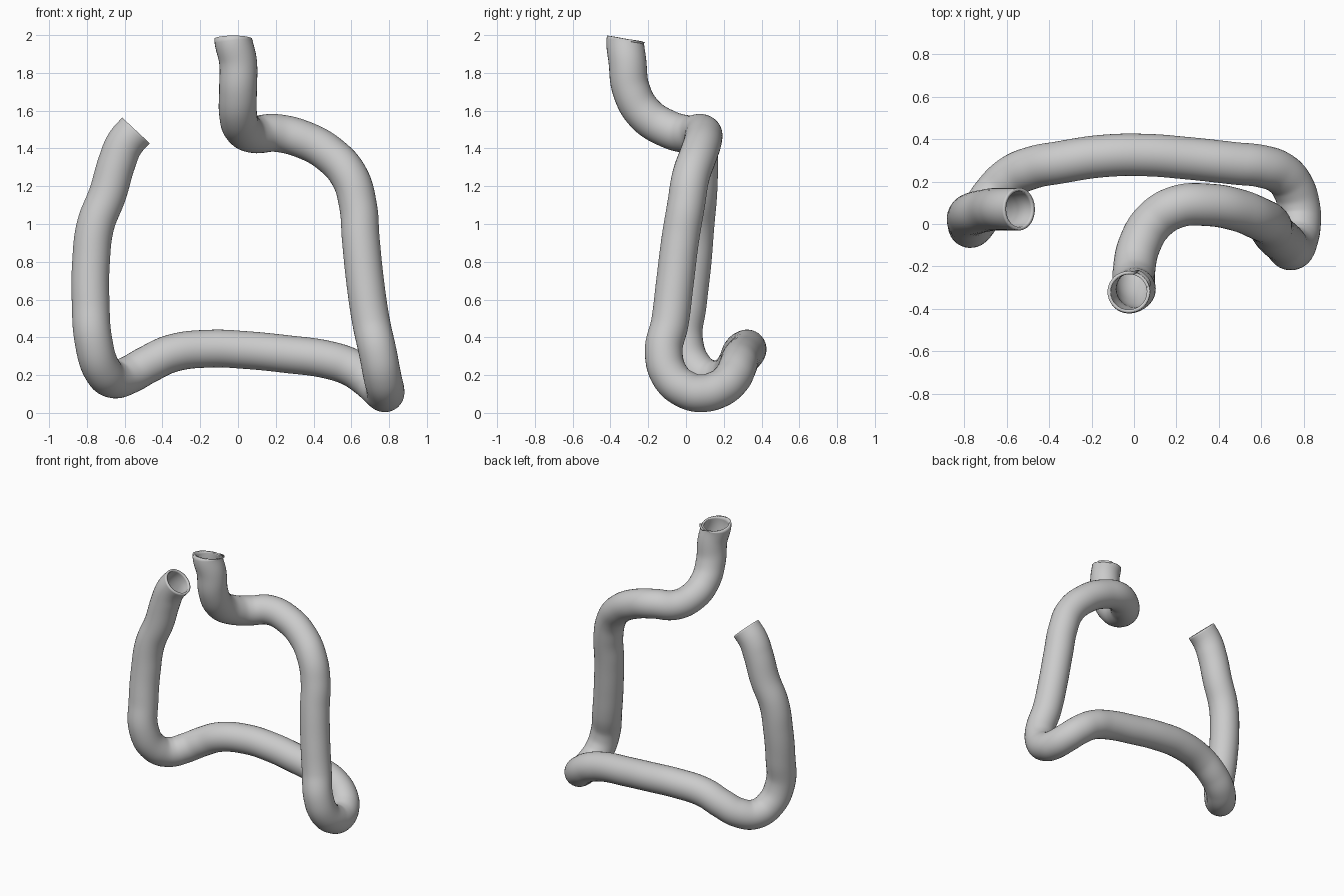
import bpy
from mathutils import Vector

if "Cube" in bpy.data.objects:
    bpy.data.objects.remove(bpy.data.objects["Cube"])

# Centre line of the hose, from the upright top end round to the left end
path = [
    (-0.025, -0.32, 1.98), (0.0, -0.31, 1.86), (0.0, -0.29, 1.71),
    (0.0, -0.22, 1.585), (0.025, -0.10, 1.505), (0.09, 0.01, 1.475),
    (0.20, 0.08, 1.482), (0.35, 0.09, 1.445), (0.49, 0.065, 1.365),
    (0.59, 0.025, 1.25), (0.635, 0.0, 1.10), (0.65, -0.03, 0.92),
    (0.675, -0.06, 0.68), (0.705, -0.085, 0.48), (0.74, -0.118, 0.32),
    (0.765, -0.08, 0.19), (0.78, 0.0, 0.123), (0.777, 0.08, 0.104),
    (0.745, 0.18, 0.13), (0.69, 0.24, 0.18), (0.60, 0.272, 0.24),
    (0.48, 0.285, 0.28), (0.25, 0.31, 0.312), (0.05, 0.325, 0.332),
    (-0.15, 0.32, 0.34), (-0.35, 0.29, 0.315), (-0.48, 0.265, 0.255),
    (-0.58, 0.22, 0.20), (-0.66, 0.14, 0.178), (-0.72, 0.05, 0.23),
    (-0.765, -0.01, 0.38), (-0.78, 0.01, 0.58), (-0.778, 0.035, 0.80),
    (-0.755, 0.05, 0.99), (-0.69, 0.065, 1.16), (-0.64, 0.07, 1.33),
    (-0.60, 0.07, 1.425), (-0.54, 0.07, 1.495),
]

curve = bpy.data.curves.new("hose", "CURVE")
curve.dimensions = "3D"
curve.resolution_u = 8
curve.bevel_depth = 0.1
curve.bevel_resolution = 14
curve.use_fill_caps = False
spline = curve.splines.new("BEZIER")
spline.bezier_points.add(len(path) - 1)
for bp, co in zip(spline.bezier_points, path):
    bp.co = co
    bp.handle_left_type = bp.handle_right_type = "AUTO"


# Angle the cut of each open end
def set_end(bp, outward, inner_name):
    d = Vector(outward).normalized() * 0.035
    bp.handle_left_type = bp.handle_right_type = "FREE"
    outer_name = "handle_left" if inner_name == "handle_right" else "handle_right"
    setattr(bp, inner_name, bp.co - d)
    setattr(bp, outer_name, bp.co + d)


hose = bpy.data.objects.new("hose", curve)
bpy.context.collection.objects.link(hose)
bpy.context.view_layer.update()
set_end(spline.bezier_points[0], (0.0, 0.18, 1.0), "handle_right")
set_end(spline.bezier_points[-1], (0.68, 0.0, 0.73), "handle_left")

# Turn into a mesh and give it a thin wall
bpy.context.view_layer.objects.active = hose
hose.select_set(True)
bpy.ops.object.convert(target="MESH")
hose = bpy.context.view_layer.objects.active
wall = hose.modifiers.new("wall", "SOLIDIFY")
wall.thickness = 0.015
wall.offset = -1
bpy.ops.object.shade_smooth_by_angle()
